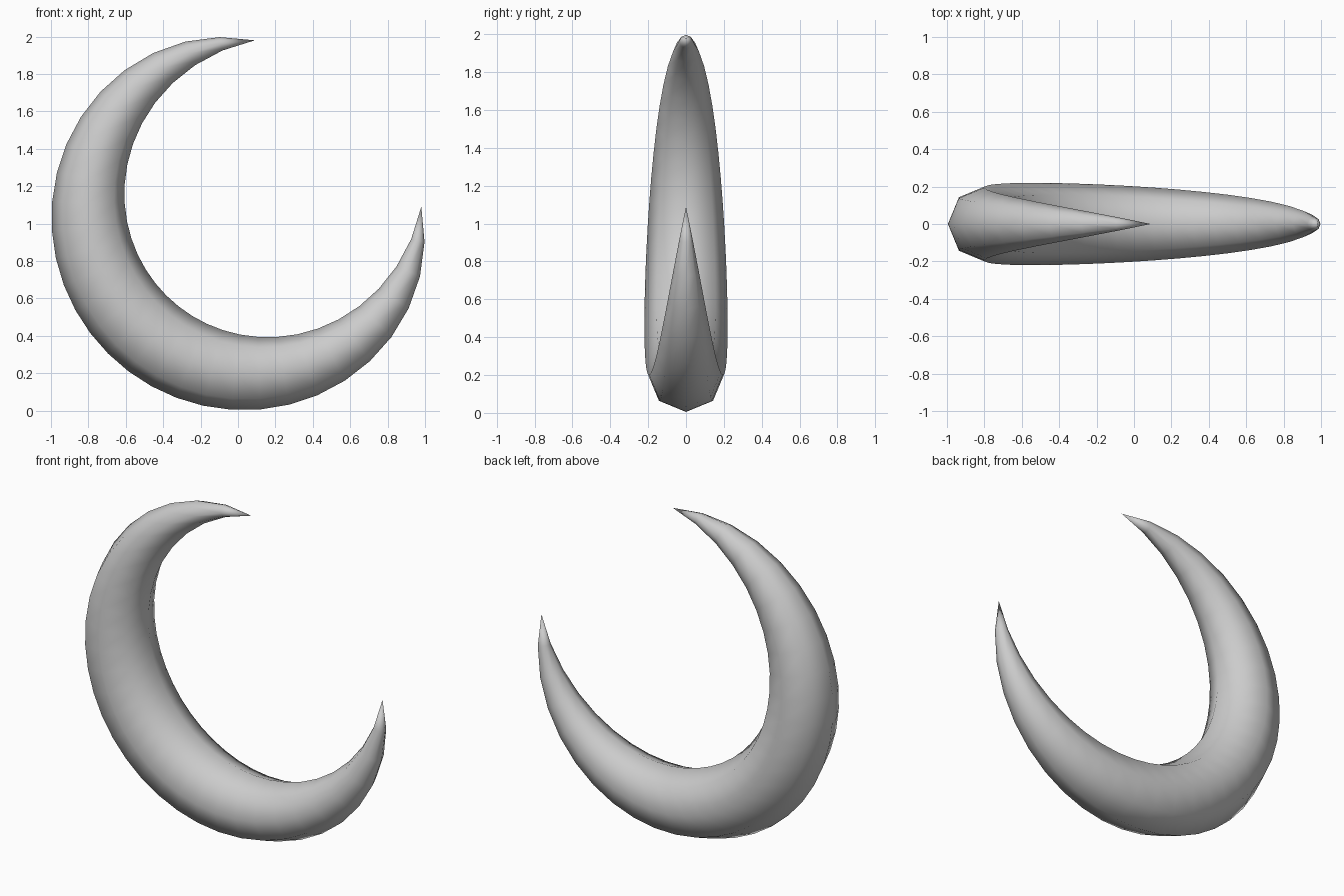
import bpy, bmesh
from math import sin, cos, pi, radians

if "Cube" in bpy.data.objects:
    bpy.data.objects.remove(bpy.data.objects["Cube"])

SEGMENTS, SIDES = 30, 8
CX, CZ, ARC_R, TUBE_R = 0.09, 1.09, 0.89, 0.22


def on_arc(u, out, y):
    # Point near the 270 degree centre arc; u runs from -1 to 1 between the tips
    a = radians(225 + 135 * u)
    return (CX + (ARC_R + out) * cos(a), y, CZ + (ARC_R + out) * sin(a))


bm = bmesh.new()

# Octagonal rings swelling towards the middle of the arc
rings = []
for i in range(1, SEGMENTS):
    s = 2 * i / SEGMENTS - 1
    u = (5 * s + s ** 3) / 6
    r = TUBE_R * (1 - u * u)
    rings.append([bm.verts.new(on_arc(u, r * cos(2 * pi * k / SIDES), r * sin(2 * pi * k / SIDES)))
                  for k in range(SIDES)])

# Skin between rings
for a, b in zip(rings, rings[1:]):
    for k in range(SIDES):
        n = (k + 1) % SIDES
        bm.faces.new((a[k], a[n], b[n], b[k]))

# Pointed tips
for u, ring in ((-1, rings[0]), (1, rings[-1])):
    tip = bm.verts.new(on_arc(u, 0, 0))
    for k in range(SIDES):
        bm.faces.new((tip, ring[k], ring[(k + 1) % SIDES]))

bmesh.ops.recalc_face_normals(bm, faces=bm.faces)
for f in bm.faces:
    f.smooth = True

mesh = bpy.data.meshes.new("crescent")
bm.to_mesh(mesh)
bm.free()
crescent = bpy.data.objects.new("crescent", mesh)
bpy.context.collection.objects.link(crescent)
